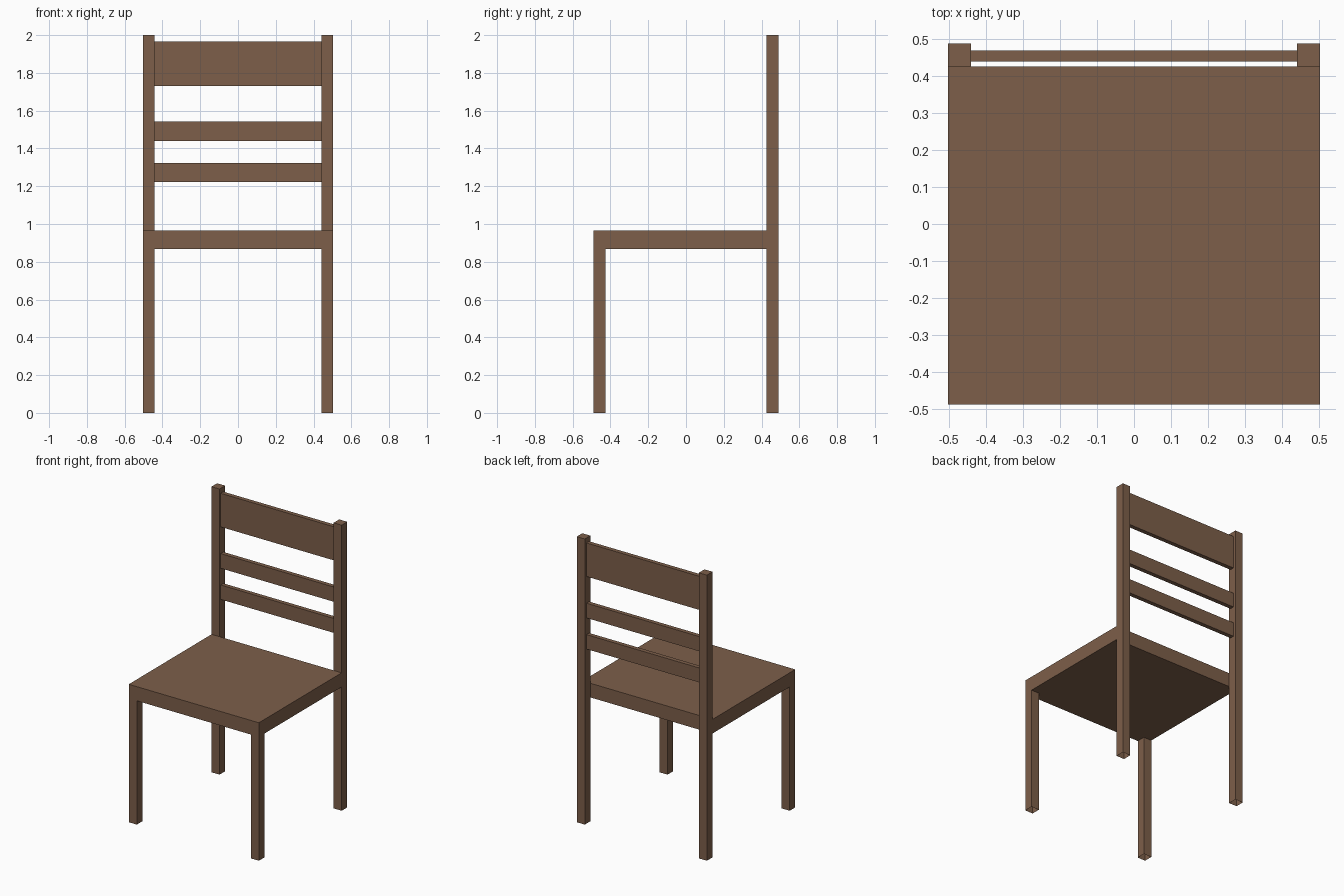
import bpy
import bmesh
from mathutils import Vector

if "Cube" in bpy.data.objects:
    bpy.data.objects.remove(bpy.data.objects["Cube"])

# One flat wood colour
wood = bpy.data.materials.new("brown_wood")
wood.diffuse_color = (0.205, 0.114, 0.068, 1.0)
wood.use_nodes = True
wood.node_tree.nodes["Principled BSDF"].inputs["Base Color"].default_value = wood.diffuse_color

W, D, T = 0.504, 0.489, 0.062      # half width, half depth, leg thickness
SEAT_LOW, SEAT_TOP = 0.867, 0.966


def box(name, lo, hi, open_bottom=False):
    """Box between two corners, optionally without its bottom face."""
    lo, hi = Vector(lo), Vector(hi)
    bm = bmesh.new()
    bmesh.ops.create_cube(bm, size=1.0)
    bmesh.ops.scale(bm, vec=hi - lo, verts=bm.verts)
    bmesh.ops.translate(bm, vec=(lo + hi) / 2, verts=bm.verts)
    if open_bottom:
        bottom = [f for f in bm.faces if f.normal.z < -0.9]
        bmesh.ops.delete(bm, geom=bottom, context='FACES_ONLY')
    mesh = bpy.data.meshes.new(name)
    bm.to_mesh(mesh)
    bm.free()
    mesh.materials.append(wood)
    obj = bpy.data.objects.new(name, mesh)
    bpy.context.collection.objects.link(obj)
    return obj


# Seat slab, ending at the front of the back posts
box("seat", (-W, -D, SEAT_LOW), (W, D - T, SEAT_TOP))

# Front legs and full-height back posts, hollow at the floor
for side, x in (("left", -W), ("right", W - T)):
    box("front_leg_" + side, (x, -D, 0), (x + T, -D + T, SEAT_LOW), True)
    box("back_post_" + side, (x, D - T, 0), (x + T, D, 2.0), True)

# Backrest slats between the posts
for name, z0, z1 in (("lower_slat", 1.222, 1.323),
                     ("middle_slat", 1.440, 1.543),
                     ("top_slat", 1.730, 1.965)):
    box(name, (-W + T, 0.440, z0), (W - T, 0.470, z1))
